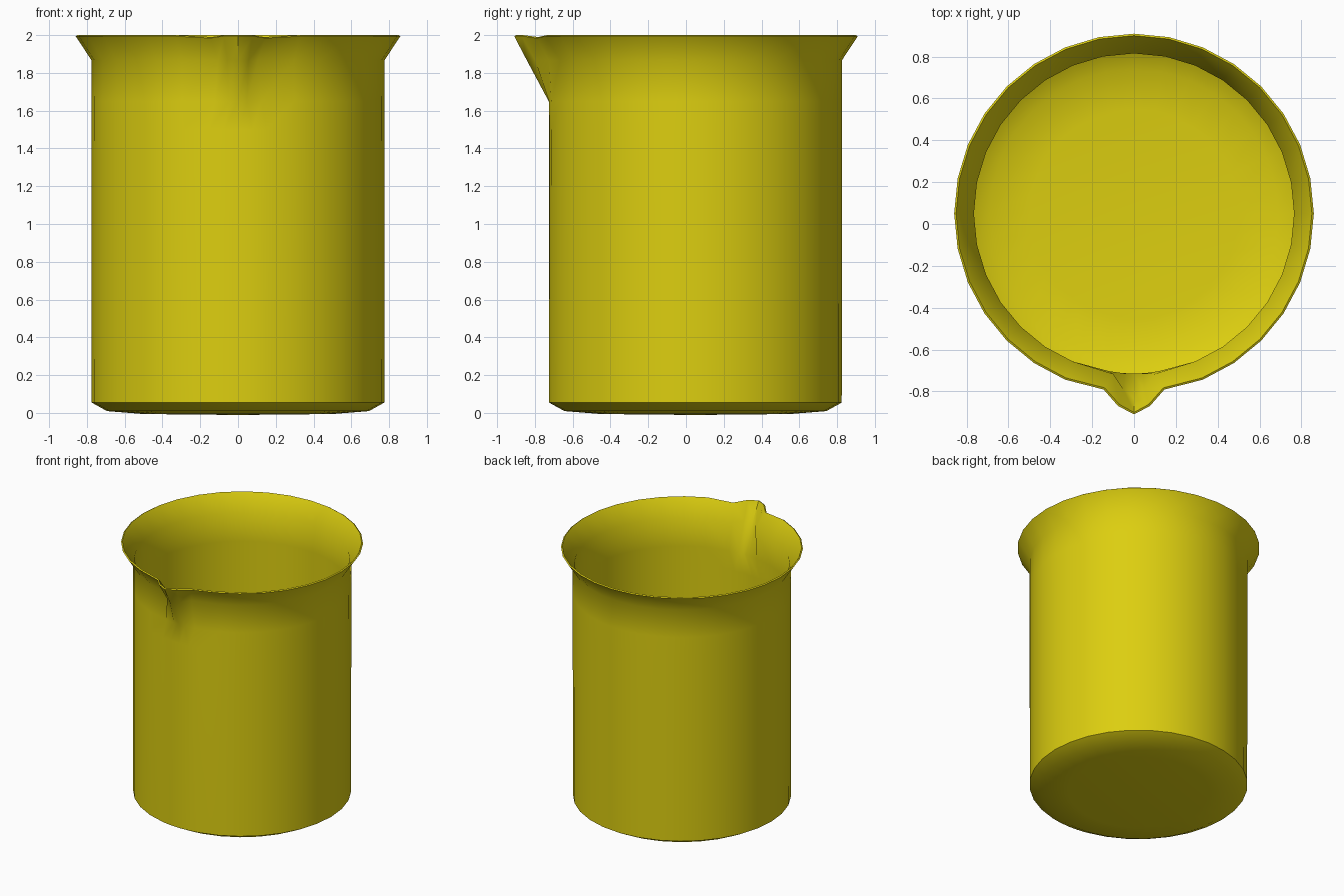
import bpy, bmesh, math

cube = bpy.data.objects.get("Cube")
if cube:
    bpy.data.objects.remove(cube, do_unlink=True)

SIDES = 32
CENTRE_Y = 0.05
STEP = 2 * math.pi / SIDES

# One flat colour
mat = bpy.data.materials.new("yellow")
mat.use_nodes = True
colour = (0.72, 0.62, 0.005, 1)
mat.diffuse_color = colour
mat.node_tree.nodes["Principled BSDF"].inputs["Base Color"].default_value = colour

# Columns around the wall, with two extra beside the spout centre line (0)
columns = sorted([float(i) for i in range(SIDES)] + [0.5, SIDES - 0.5])

# Outer profile (radius, height) from the base to the flared rim
profile = [(0.5, 0.005), (0.69, 0.02), (0.765, 0.06), (0.765, 1.5),
           (0.765, 1.65), (0.765, 1.87), (0.85, 2.0)]

# Spout shape per height: column offset -> (half width x, y)
spout = {
    1.65: {0: (0, -0.715), 0.5: (0.045, -0.714), 1: (0.12, -0.703)},
    1.87: {0: (0, -0.832), 0.5: (0.05, -0.79), 1: (0.10, -0.716)},
    2.0: {0: (0, -0.9), 0.5: (0.07, -0.862), 1: (0.14, -0.783)},
}


def point(column, radius, z):
    """Position on the wall, pulled outward where the spout is."""
    offset = column if column <= SIDES / 2 else column - SIDES
    shape = spout.get(z, {}).get(abs(offset))
    if shape:
        dip = 0.01 if z == 2.0 and abs(offset) == 1 else 0
        return (math.copysign(shape[0], offset), shape[1], z - dip)
    a = column * STEP
    return (radius * math.sin(a), CENTRE_Y - radius * math.cos(a), z)


# Beaker skin: stacked rings closed by a shallow domed base
bm = bmesh.new()
rings = [[bm.verts.new(point(c, r, z)) for c in columns] for r, z in profile]
n = len(columns)
for low, high in zip(rings, rings[1:]):
    for i in range(n):
        j = (i + 1) % n
        bm.faces.new((low[i], low[j], high[j], high[i]))
hub = bm.verts.new((0, CENTRE_Y, 0))
for i in range(n):
    bm.faces.new((hub, rings[0][(i + 1) % n], rings[0][i]))
bmesh.ops.recalc_face_normals(bm, faces=bm.faces)
mesh = bpy.data.meshes.new("beaker")
bm.to_mesh(mesh)
bm.free()
mesh.materials.append(mat)

beaker = bpy.data.objects.new("beaker", mesh)
bpy.context.collection.objects.link(beaker)
bpy.ops.object.select_all(action='DESELECT')
beaker.select_set(True)
bpy.context.view_layer.objects.active = beaker

# Thin wall grown inward
wall = beaker.modifiers.new("wall thickness", 'SOLIDIFY')
wall.thickness = 0.011
wall.offset = -1
bpy.ops.object.modifier_apply(modifier=wall.name)
bpy.ops.object.shade_smooth_by_angle(angle=math.radians(50))
